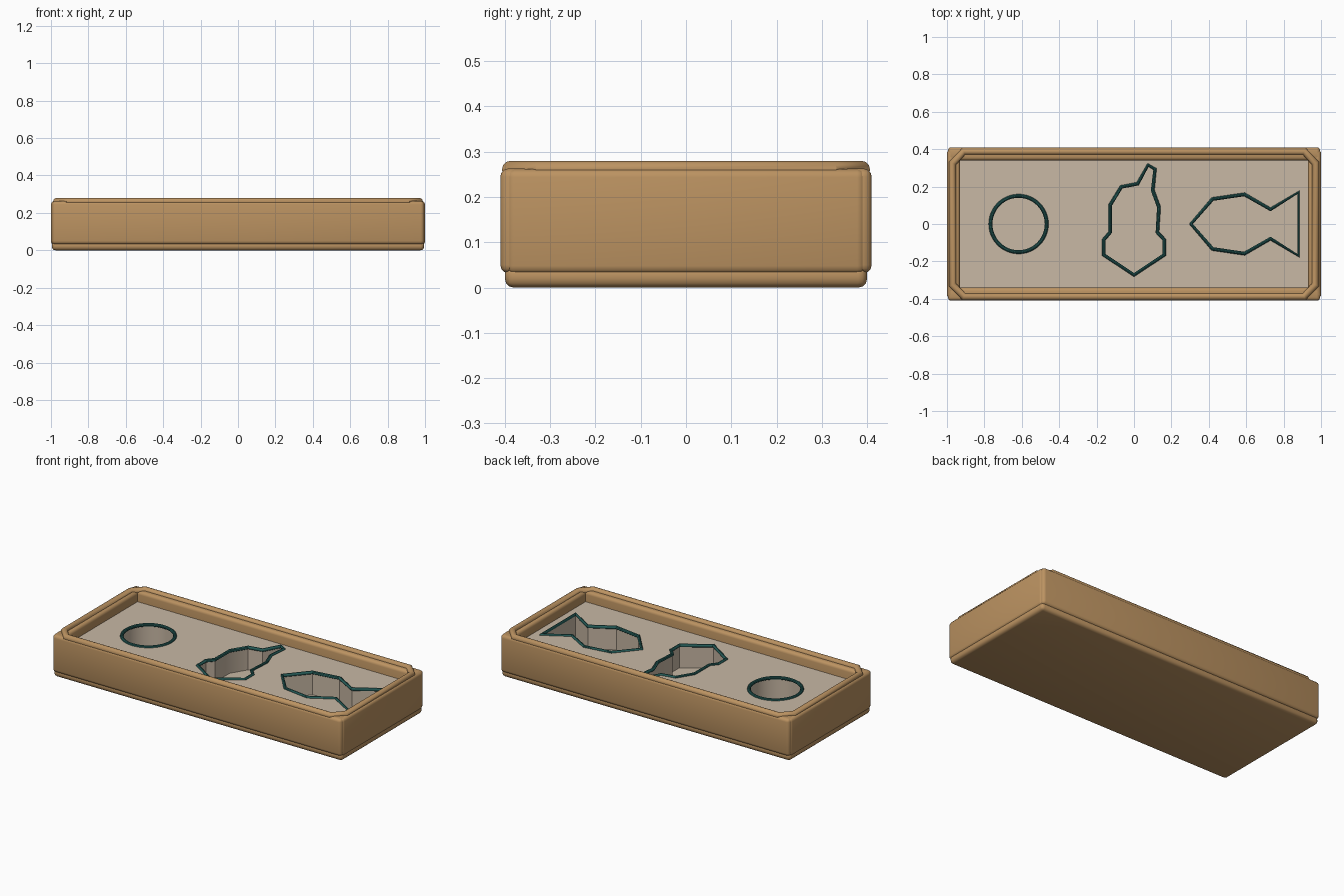
import bpy, bmesh, math

if "Cube" in bpy.data.objects:
    bpy.data.objects.remove(bpy.data.objects["Cube"])


def material(name, rgb):
    m = bpy.data.materials.new(name)
    m.diffuse_color = (*rgb, 1)
    m.use_nodes = True
    m.node_tree.nodes["Principled BSDF"].inputs["Base Color"].default_value = m.diffuse_color
    return m


WOOD = material("warm_wood", (0.50, 0.29, 0.12))
BOARD = material("pale_board", (0.58, 0.48, 0.375))
TEAL = material("dark_teal", (0.02, 0.115, 0.105))


def finish(obj, mat):
    obj.data.materials.clear()
    obj.data.materials.append(mat)
    obj.data.shade_smooth()
    obj.data.set_sharp_from_angle(angle=math.radians(35))
    return obj


def mesh_object(name, bm):
    me = bpy.data.meshes.new(name)
    bm.to_mesh(me)
    bm.free()
    obj = bpy.data.objects.new(name, me)
    bpy.context.collection.objects.link(obj)
    return obj


def box(name, lo, hi, mat, bevel=0.0):
    bm = bmesh.new()
    bmesh.ops.create_cube(bm, size=1)
    for v in bm.verts:
        v.co = [(a + b) / 2 + c * (b - a) for a, b, c in zip(lo, hi, v.co)]
    if bevel:
        bmesh.ops.bevel(bm, geom=bm.edges[:], offset=bevel, segments=3,
                        profile=0.5, affect='EDGES')
    return finish(mesh_object(name, bm), mat)


def prism(name, pts, z0, z1):
    bm = bmesh.new()
    face = bm.faces.new([bm.verts.new((x, y, z0)) for x, y in pts])
    top = bmesh.ops.extrude_face_region(bm, geom=[face])
    bmesh.ops.translate(bm, vec=(0, 0, z1 - z0),
                        verts=[g for g in top["geom"] if isinstance(g, bmesh.types.BMVert)])
    bmesh.ops.recalc_face_normals(bm, faces=bm.faces[:])
    return mesh_object(name, bm)


def tube(name, pts, z, radius, mat, res=3):
    cu = bpy.data.curves.new(name, 'CURVE')
    cu.dimensions = '3D'
    cu.bevel_depth = radius
    cu.bevel_resolution = res
    sp = cu.splines.new('POLY')
    sp.points.add(len(pts) - 1)
    for p, (x, y) in zip(sp.points, pts):
        p.co = (x, y, z, 1)
    sp.use_cyclic_u = True
    tmp = bpy.data.objects.new(name + "_path", cu)
    bpy.context.collection.objects.link(tmp)
    bpy.context.view_layer.update()
    me = bpy.data.meshes.new_from_object(tmp.evaluated_get(bpy.context.evaluated_depsgraph_get()))
    bpy.data.objects.remove(tmp)
    obj = bpy.data.objects.new(name, me)
    bpy.context.collection.objects.link(obj)
    return finish(obj, mat)


# Tray base and four walls
box("tray_base", (-0.995, -0.40, 0), (0.995, 0.40, 0.05), WOOD, 0.02)
for side, s in (("front", -1), ("back", 1)):
    ys = sorted((s * 0.34, s * 0.41))
    box(side + "_wall", (-0.995, ys[0], 0.032), (0.995, ys[1], 0.263), WOOD, 0.018)
for side, s in (("left", -1), ("right", 1)):
    xs = sorted((s * 0.93, s * 1.0))
    box(side + "_wall", (xs[0], -0.396, 0.03), (xs[1], 0.396, 0.262), WOOD, 0.018)

# Rounded rim with clipped corners
rim = [(-0.91, -0.388), (0.91, -0.388), (0.97, -0.325), (0.97, 0.325),
       (0.91, 0.388), (-0.91, 0.388), (-0.97, 0.325), (-0.97, -0.325)]
tube("top_rim", rim, 0.26, 0.02, WOOD, 4)

# Outlines of the three pockets
circle = [(-0.617 + 0.15 * math.cos(i * math.tau / 48), 0.15 * math.sin(i * math.tau / 48))
          for i in range(48)]
pear = [(0.075, 0.315), (0.112, 0.293), (0.10, 0.18), (0.133, 0.09), (0.125, -0.045),
        (0.162, -0.085), (0.162, -0.165), (0, -0.272), (-0.162, -0.165), (-0.162, -0.085),
        (-0.128, -0.045), (-0.128, 0.10), (-0.068, 0.198), (0.02, 0.215)]
upper = [(0.42, 0.133), (0.59, 0.158), (0.73, 0.078), (0.88, 0.17)]
fish = [(0.305, 0)] + upper + [(x, -y) for x, y in reversed(upper)]

# Board with pockets cut into it, and a teal trim round each pocket
board = box("pocket_board", (-0.935, -0.345, 0.045), (0.935, 0.345, 0.20), BOARD)
for name, pts in (("round", circle), ("pear", pear), ("fish", fish)):
    cutter = prism(name + "_cutter", pts, 0.06, 0.3)
    cutter.hide_render = True
    mod = board.modifiers.new(name + "_pocket", 'BOOLEAN')
    mod.operation = 'DIFFERENCE'
    mod.solver = 'EXACT'
    mod.object = cutter
    bpy.context.view_layer.objects.active = board
    bpy.ops.object.modifier_apply(modifier=mod.name)
    bpy.data.objects.remove(cutter)
    tube(name + "_trim", pts, 0.20, 0.01, TEAL)
finish(board, BOARD)
